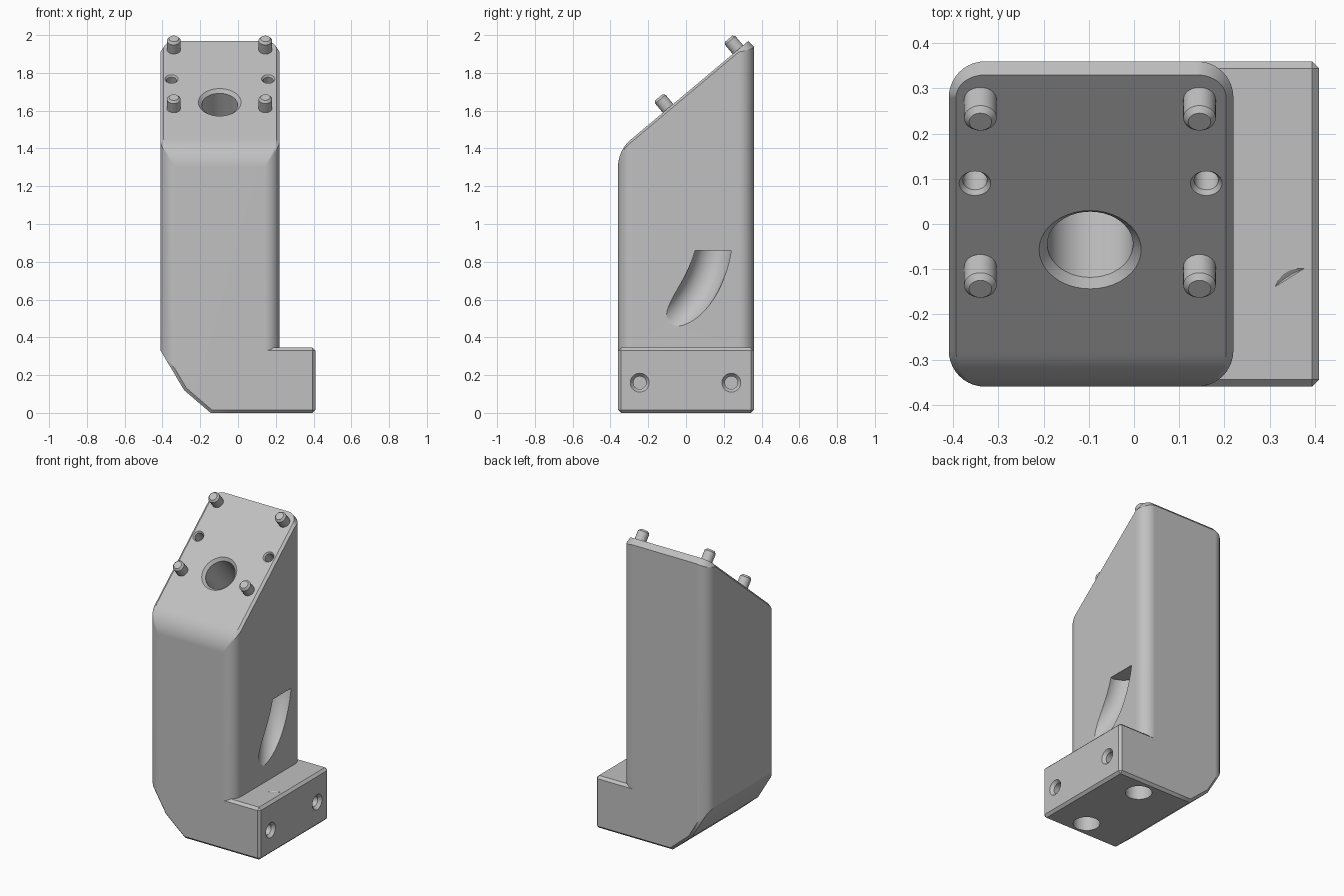
import bpy, bmesh
from math import sin, cos, tan, pi, radians, sqrt
from mathutils import Vector
from mathutils.geometry import interpolate_bezier

cube = bpy.data.objects.get("Cube")
if cube:
    bpy.data.objects.remove(cube)

mat = bpy.data.materials.new("light grey")
mat.use_nodes = True
grey = (0.53, 0.53, 0.53, 1)
mat.diffuse_color = grey
mat.node_tree.nodes["Principled BSDF"].inputs["Base Color"].default_value = grey

CX, HALF_W, HALF_D = -0.095, 0.315, 0.36   # column centre and half sizes
CORNER, CH = 0.08, 0.016                   # corner radius, chamfer
SLOPE, FRONT_Z, FILLET = radians(40), 1.39, 0.19
NORMAL = Vector((0, -sin(SLOPE), cos(SLOPE)))


def finish(bm, name):
    bmesh.ops.recalc_face_normals(bm, faces=bm.faces)
    mesh = bpy.data.meshes.new(name)
    bm.to_mesh(mesh)
    bm.free()
    mesh.materials.append(mat)
    ob = bpy.data.objects.new(name, mesh)
    bpy.context.collection.objects.link(ob)
    return ob


def loft(name, rings):
    """Closed skin through equal rings of points."""
    bm = bmesh.new()
    loops = [[bm.verts.new(p) for p in ring] for ring in rings]
    n = len(loops[0])
    for a, b in zip(loops, loops[1:]):
        for i in range(n):
            j = (i + 1) % n
            bm.faces.new((a[i], a[j], b[j], b[i]))
    bm.faces.new(loops[0])
    bm.faces.new(loops[-1])
    return finish(bm, name)


def circle(r, n=40):
    return [Vector((r * cos(2 * pi * i / n), r * sin(2 * pi * i / n), 0)) for i in range(n)]


def turned(name, profile, origin, axis):
    """Round part from (radius, distance along axis) pairs."""
    rot = Vector(axis).to_track_quat('Z', 'Y')
    return loft(name, [[Vector(origin) + rot @ (p + Vector((0, 0, d))) for p in circle(r)]
                       for r, d in profile])


def smooth(ob):
    bpy.ops.object.select_all(action='DESELECT')
    ob.select_set(True)
    bpy.context.view_layer.objects.active = ob
    bpy.ops.object.shade_smooth_by_angle(angle=radians(30))


def boolean(ob, other, op):
    bpy.context.view_layer.objects.active = ob
    mod = ob.modifiers.new(op.lower(), 'BOOLEAN')
    mod.operation, mod.solver, mod.object = op, 'EXACT', other
    bpy.ops.object.modifier_apply(modifier=mod.name)
    bpy.data.objects.remove(other)


def plane_z(y):
    return FRONT_Z + tan(SLOPE) * (y + HALF_D)


def top_z(y):
    """Height of the sloped top, rounded over at the front."""
    t = FILLET * tan((pi / 2 - SLOPE) / 2)
    if y < -HALF_D + t * cos(SLOPE):
        return FRONT_Z - t + sqrt(max(0, FILLET ** 2 - (y + HALF_D - FILLET) ** 2))
    return plane_z(y)


# Column: cross rows from front to back, each with bottom, shoulder and top points
bm = bmesh.new()
rows = []
STEPS = 10
for side in (-1, 1):
    for k in range(STEPS + 1):
        t = pi / 2 * (k if side < 0 else STEPS - k) / STEPS
        y = side * (HALF_D - CORNER + CORNER * cos(t))
        w = HALF_W - CORNER + CORNER * sin(t)
        back = cos(t) if side > 0 else 0
        y_in = y - 0.03 * back
        levels = [(w, y, 0), (w, y, top_z(y) - CH * sin(t) - 0.055 * back),
                  (w - CH * sin(t), y_in, top_z(y_in))]
        rows.append([[bm.verts.new((CX + s * a, b, c)) for a, b, c in levels] for s in (-1, 1)])
for (l0, r0), (l1, r1) in zip(rows, rows[1:]):
    bm.faces.new((l0[0], r0[0], r1[0], l1[0]))
    bm.faces.new((l0[2], r0[2], r1[2], l1[2]))
    for a, b in ((l0, l1), (r0, r1)):
        for i in (0, 1):
            bm.faces.new((a[i], b[i], b[i + 1], a[i + 1]))
for l, r in (rows[0], rows[-1]):
    for i in (0, 1):
        bm.faces.new((l[i], r[i], r[i + 1], l[i + 1]))
bmesh.ops.remove_doubles(bm, verts=bm.verts, dist=0.0002)
bmesh.ops.recalc_face_normals(bm, faces=bm.faces)


def slice_off(co, no):
    geom = bm.verts[:] + bm.edges[:] + bm.faces[:]
    bmesh.ops.bisect_plane(bm, geom=geom, dist=1e-5, plane_co=co, plane_no=no, clear_outer=True)
    bmesh.ops.holes_fill(bm, edges=[e for e in bm.edges if e.is_boundary], sides=0)


# Slanted underside, then its chamfered front and back edges
under = [(Vector((-0.285, 0, 0.12)), Vector((-0.21, 0, -0.125)).normalized()),
         (Vector((-0.145, 0, 0)), Vector((-0.12, 0, -0.14)).normalized())]
for co, no in under:
    slice_off(co, no)
for co, no in under + [(Vector((0, 0, 0)), Vector((0, 0, -1)))]:
    for s in (-1, 1):
        slice_off(co - no * CH + Vector((0, s * HALF_D, 0)), no + Vector((0, s, 0)))
body = finish(bm, "body")

# Foot block with chamfered edges
bm = bmesh.new()
bmesh.ops.create_cube(bm, size=1)
for v in bm.verts:
    v.co = (0.18 + v.co.x * 0.46, v.co.y * 2 * HALF_D, (v.co.z + 0.5) * 0.345)
bmesh.ops.bevel(bm, geom=bm.edges[:], offset=CH, segments=1, affect='EDGES')
boolean(body, finish(bm, "foot"), 'UNION')


def on_slope(x, y):
    return Vector((x, y, plane_z(y)))


# Holes in the sloped top
boolean(body, turned("main_hole", [(0.128, 0.015), (0.113, 0), (0.095, -0.018), (0.095, -0.42)],
                     on_slope(-0.097, -0.057), NORMAL), 'DIFFERENCE')
for x in (-0.352, 0.16):
    boolean(body, turned("small_hole", [(0.045, 0.01), (0.035, 0), (0.027, -0.01), (0.027, -0.15)],
                         on_slope(x, 0.09), NORMAL), 'DIFFERENCE')

# Foot holes: wide ones below, countersunk ones on the end
for y in (-0.245, 0.24):
    boolean(body, turned("bottom_hole", [(0.08, -0.05), (0.08, 0.22)],
                         (0.165, y, 0), (0, 0, 1)), 'DIFFERENCE')
    boolean(body, turned("end_hole", [(0.065, 0.015), (0.05, 0), (0.034, -0.02), (0.034, -0.1)],
                         (0.41, y, 0.16), (1, 0, 0)), 'DIFFERENCE')

# Curved scoop in the side wall, flat at its upper end
path = interpolate_bezier(Vector((0.2, 0.145, 0.86)), Vector((0.2, 0.1, 0.66)),
                          Vector((0.27, 0, 0.54)), Vector((0.37, -0.16, 0.42)), 24)
down = Vector((0, 0, -1))
rings = []
for i, p in enumerate(path):
    tangent = path[min(i + 1, 23)] - path[i - 1] if i else down
    rot = down.rotation_difference(tangent)
    rings.append([p + rot @ c for c in circle(0.097)])
boolean(body, loft("scoop", rings), 'DIFFERENCE')

smooth(body)
weighted = body.modifiers.new("weighted_normals", 'WEIGHTED_NORMAL')
weighted.keep_sharp = True

# Locating pegs on the sloped top
for x, side in ((-0.34, "right"), (0.145, "left")):
    for y, end in ((-0.095, "lower"), (0.275, "upper")):
        smooth(turned(f"peg_{end}_{side}", [(0.036, -0.02), (0.036, 0.063), (0.025, 0.076)],
                      on_slope(x, y), NORMAL))
